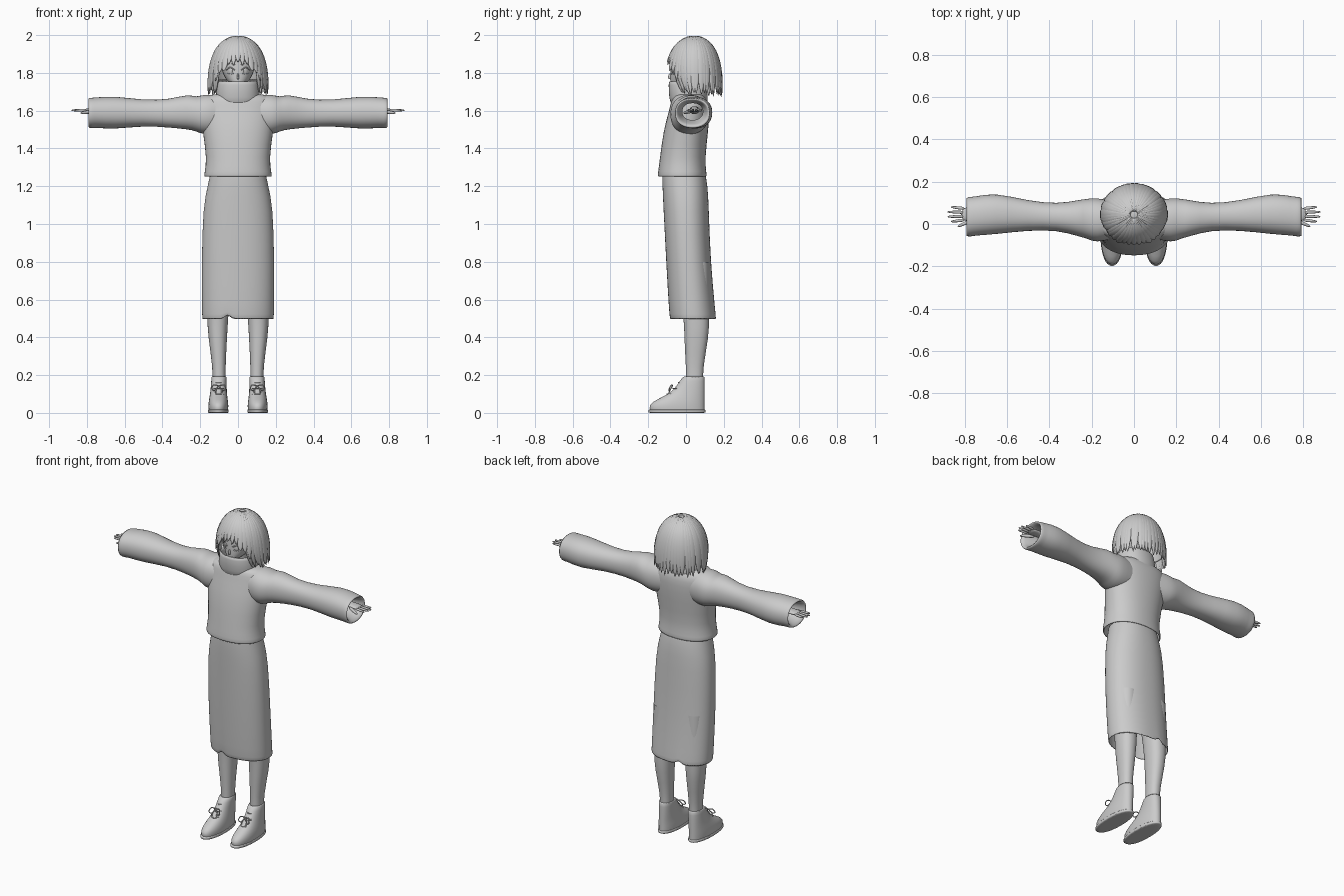
import bpy, bmesh, math, random
from mathutils import Vector

random.seed(4)
if "Cube" in bpy.data.objects:
    bpy.data.objects.remove(bpy.data.objects["Cube"])

grey = bpy.data.materials.new("plain grey")
grey.use_nodes = True
grey.diffuse_color = (.6, .6, .6, 1)
grey.node_tree.nodes["Principled BSDF"].inputs["Base Color"].default_value = grey.diffuse_color


def finish(name, bm, mirror=False, thick=0.0):
    bmesh.ops.recalc_face_normals(bm, faces=bm.faces)
    mesh = bpy.data.meshes.new(name)
    bm.to_mesh(mesh)
    bm.free()
    for polygon in mesh.polygons:
        polygon.use_smooth = True
    mesh.materials.append(grey)
    ob = bpy.data.objects.new(name, mesh)
    bpy.context.collection.objects.link(ob)
    if thick:
        cloth = ob.modifiers.new("cloth", 'SOLIDIFY')
        cloth.thickness, cloth.offset = thick, -1
    if mirror:
        ob.modifiers.new("mirror", 'MIRROR').use_mirror_merge = False
    ob.modifiers.new("smooth", 'SUBSURF').levels = 1
    return ob


# Slightly squared unit oval, as (u, v) pairs
def oval(sides, power=.9):
    for i in range(sides):
        angle = math.tau * i / sides
        c, s = math.cos(angle), math.sin(angle)
        yield math.copysign(abs(c) ** power, c), math.copysign(abs(s) ** power, s)


# Level section around an upright limb or garment
def level(z, half, front, back, x=0.0, sides=24):
    middle, depth = (front + back) / 2, (back - front) / 2
    return [Vector((x + half * u, middle + depth * v, z)) for u, v in oval(sides)]


# Upright section around an outstretched arm or finger
def across(x, front, back, low, high, sides=24):
    y, z = (front + back) / 2, (low + high) / 2
    return [Vector((x, y + (back - front) / 2 * u, z + (high - low) / 2 * v)) for u, v in oval(sides)]


def loft(bm, sections, caps=False):
    rings = [[bm.verts.new(point) for point in section] for section in sections]
    for a, b in zip(rings, rings[1:]):
        for i in range(len(a)):
            bm.faces.new((a[i - 1], a[i], b[i], b[i - 1]))
    if caps:
        bm.faces.new(rings[0])
        bm.faces.new(rings[-1])


def part(name, sections, caps=False, **options):
    bm = bmesh.new()
    loft(bm, sections, caps)
    return finish(name, bm, **options)


def wire(name, points, radius):
    curve = bpy.data.curves.new(name, 'CURVE')
    curve.dimensions = '3D'
    curve.bevel_depth, curve.bevel_resolution, curve.use_fill_caps = radius, 1, True
    spline = curve.splines.new('BEZIER')
    spline.bezier_points.add(len(points) - 1)
    for knot, point in zip(spline.bezier_points, points):
        knot.co = point
        knot.handle_left_type = knot.handle_right_type = 'AUTO'
    curve.materials.append(grey)
    bpy.context.collection.objects.link(bpy.data.objects.new(name, curve))


# Sweater body
part("sweater", [
    level(z=1.25, half=.18, front=-.15, back=.11),
    level(z=1.27, half=.18, front=-.15, back=.11),
    level(z=1.34, half=.165, front=-.14, back=.1),
    level(z=1.5, half=.19, front=-.12, back=.12),
    level(z=1.6, half=.2, front=-.09, back=.125),
    level(z=1.65, half=.2, front=-.08, back=.12),
    level(z=1.68, half=.17, front=-.07, back=.1),
    level(z=1.69, half=.1, front=-.05, back=.09)], thick=.008)

# Sleeves, creased near the shoulder, with a cuff that turns inward
part("sleeves", [
    across(x=.1, front=-.07, back=.11, low=1.48, high=1.68),
    across(x=.18, front=-.09, back=.125, low=1.47, high=1.69),
    across(x=.22, front=-.07, back=.12, low=1.49, high=1.67),
    across(x=.26, front=-.06, back=.115, low=1.5, high=1.69),
    across(x=.36, front=-.03, back=.095, low=1.51, high=1.66),
    across(x=.5, front=-.03, back=.11, low=1.52, high=1.655),
    across(x=.66, front=-.05, back=.15, low=1.5, high=1.68),
    across(x=.75, front=-.055, back=.13, low=1.51, high=1.67),
    across(x=.77, front=-.06, back=.13, low=1.505, high=1.67),
    across(x=.8, front=-.06, back=.125, low=1.51, high=1.665),
    across(x=.78, front=-.04, back=.11, low=1.53, high=1.65),
    across(x=.7, front=-.02, back=.09, low=1.55, high=1.64)], mirror=True)

# Folded collar
part("collar", [
    level(z=1.64, half=.11, front=-.08, back=.11),
    level(z=1.66, half=.12, front=-.09, back=.12),
    level(z=1.75, half=.11, front=-.095, back=.105),
    level(z=1.76, half=.1, front=-.085, back=.1),
    level(z=1.74, half=.09, front=-.08, back=.09),
    level(z=1.68, half=.09, front=-.07, back=.08)])
part("neck", [level(z, half=.045, front=-.03, back=.07) for z in (1.64, 1.8)])

# Long skirt, notched in the hem
skirt = part("skirt", [
    level(z=1.28, half=.145, front=-.125, back=.1, sides=48),
    level(z=1.2, half=.16, front=-.125, back=.115, sides=48),
    level(z=1.1, half=.185, front=-.12, back=.12, sides=48),
    level(z=.8, half=.193, front=-.105, back=.13, sides=48),
    level(z=.54, half=.19, front=-.09, back=.155, sides=48),
    level(z=.495, half=.19, front=-.085, back=.16, sides=48)], thick=.006)
for vertex in skirt.data.vertices:
    if vertex.co.z < .5 and abs(vertex.co.x + .05) < .015:
        vertex.co.z += .03

# Legs
part("legs", [
    level(z=.8, half=.07, front=-.05, back=.12, x=.1),
    level(z=.5, half=.056, front=-.01, back=.125, x=.108),
    level(z=.4, half=.05, front=-.01, back=.12, x=.108),
    level(z=.24, half=.034, front=0, back=.09, x=.1),
    level(z=.15, half=.034, front=0, back=.09, x=.1)], mirror=True)

# Ankle boots: the upper rises from a long toe to an open ankle
part("boots", [
    level(z=.01, half=.052, front=-.19, back=.1, x=.104),
    level(z=.04, half=.054, front=-.2, back=.1, x=.104),
    level(z=.07, half=.05, front=-.16, back=.1, x=.104),
    level(z=.1, half=.045, front=-.09, back=.1, x=.103),
    level(z=.14, half=.042, front=-.05, back=.1, x=.102),
    level(z=.2, half=.04, front=-.015, back=.1, x=.1),
    level(z=.19, half=.035, front=0, back=.09, x=.1)], mirror=True)
part("soles", [level(z, half=.055, front=-.2, back=.105, x=.104)
               for z in (0, .001, .017, .018)], caps=True, mirror=True)

# Boot laces
for side in (-1, 1):
    x = side * .102
    for step in range(3):
        y, z = -.1 + step * .03, .1 + step * .03
        wire("lace", [(x - .026, y + .02, z), (x, y, z), (x + .026, y + .02, z)], radius=.003)
    for turn in (-1, 1):
        knot = Vector((x, -.07, .145))
        out = Vector((turn * .03, -.01, 0))
        drop = Vector((0, -.01, -.025))
        wire("lace_bow", [knot, knot + out, knot + out + drop, knot], radius=.003)
        wire("lace_end", [knot, knot + out / 2 + drop, knot + out / 2 + drop * 2], radius=.003)


# Hands: palm, four fingers and a thumb
def digit(bm, root, tip, thickness):
    sections = []
    for along, swell in ((0, 1), (.5, .85), (.9, .65), (1, .2)):
        p, r = root.lerp(tip, along), thickness * swell
        sections.append(across(p.x, p.y - r, p.y + r, p.z - r, p.z + r, sides=8))
    loft(bm, sections, caps=True)


bm = bmesh.new()
loft(bm, [across(x=.6, front=.01, back=.075, low=1.57, high=1.63, sides=12),
          across(x=.73, front=.025, back=.07, low=1.59, high=1.62, sides=12),
          across(x=.77, front=.015, back=.08, low=1.59, high=1.615, sides=12),
          across(x=.82, front=.01, back=.08, low=1.594, high=1.61, sides=12)], caps=True)
for finger in range(4):
    spread = finger - 1.5
    digit(bm, Vector((.8, .046 + .018 * spread, 1.602)),
          Vector((.885 - .008 * spread ** 2, .046 + .023 * spread, 1.602)), thickness=.009)
digit(bm, Vector((.75, .025, 1.597)), Vector((.835, -.012, 1.588)), thickness=.012)
finish("hands", bm, mirror=True)

# Head with a small pointed chin, and a nose
part("head", [
    level(z=1.725, half=.016, front=-.08, back=-.02),
    level(z=1.735, half=.035, front=-.083, back=.03),
    level(z=1.77, half=.07, front=-.085, back=.1),
    level(z=1.82, half=.09, front=-.083, back=.14),
    level(z=1.9, half=.098, front=-.08, back=.145),
    level(z=1.95, half=.08, front=-.055, back=.12),
    level(z=1.98, half=.04, front=0, back=.08)], caps=True)
part("nose", [
    level(z=1.765, half=.007, front=-.09, back=-.07, sides=8),
    level(z=1.775, half=.008, front=-.1, back=-.07, sides=8),
    level(z=1.8, half=.004, front=-.09, back=-.07, sides=8)], caps=True)


# Facial lines that follow the curve of the face
def face_arc(name, middle, half, z, rise, radius):
    points = []
    for step in (-1, 0, 1):
        x = middle + half * step
        points.append((x, 8 * x * x - .086, z + rise * (1 - abs(step))))
    wire(name, points, radius)


face_arc("mouth", middle=0, half=.014, z=1.751, rise=-.001, radius=.002)
for side in (-1, 1):
    x = side * .04
    face_arc("upper_lashes", x, half=.022, z=1.816, rise=.012, radius=.003)
    face_arc("lower_lashes", x, half=.015, z=1.797, rise=-.004, radius=.002)
    face_arc("brow", x, half=.023, z=1.844, rise=.007, radius=.002)
    bpy.ops.mesh.primitive_uv_sphere_add(segments=16, ring_count=8, radius=1, location=(x, -.072, 1.81))
    iris = bpy.context.object
    iris.name, iris.scale, iris.rotation_euler.z = "iris", (.012, .004, .016), side * .5
    iris.data.materials.append(grey)
    bpy.ops.object.shade_smooth()

# Hair falls along one crown-to-tip profile of (spread, height)
steps = [(i + .2) / 6.2 for i in range(7)]
profile = [(1.05 * (1 - (1 - t) ** 2.5), 1.995 - .32 * t ** 1.7) for t in steps]


def hair_point(angle, spread, z, sweep=1):
    front = max(math.cos(angle), 0)
    fall = max(0, 1.86 - z) / .19
    y = .045 - (.138 + .01 * front) * spread * math.cos(angle) + sweep * .08 * front * fall ** 2
    return Vector((.15 * spread * math.sin(angle), y, z))


# Under-layer, open around the face
bm = bmesh.new()
columns = 40
grid = [[bm.verts.new(hair_point(math.tau * i / columns, spread * .95, z))
         for i in range(columns)] for spread, z in profile[:-1]]
bm.faces.new(grid[0])
for row, (upper, lower) in enumerate(zip(grid, grid[1:])):
    for i in range(columns):
        if row < 3 or 5 < i < columns - 4:
            bm.faces.new((upper[i - 1], upper[i], lower[i], lower[i - 1]))
finish("hair_under_layer", bm, thick=.005)


# One flattened, tapering lock of hair
def lock(bm, angle, end, width, twist, sweep=1):
    path = [(spread, z) for spread, z in profile if z > end + .012]
    path.append((profile[min(len(path), len(profile) - 1)][0], end))
    points = [hair_point(angle + twist * i / len(path), spread, z, sweep)
              for i, (spread, z) in enumerate(path)]
    sections = []
    last = len(points) - 1
    side = Vector((math.cos(angle), math.sin(angle), 0))
    for i, point in enumerate(points):
        t = i / last
        along = points[min(i + 1, last)] - points[max(i - 1, 0)]
        out = side.cross(along).normalized()
        w = width * min(.25 + 2.4 * t, 1.35, 5.4 * (1.03 - t))
        h = .009 * min(1, 8 * (1.03 - t))
        sections.append([point + side * w * u + out * h * v for u, v in oval(6)])
    loft(bm, sections, caps=True)


bm = bmesh.new()
count = 34
for i in range(count):
    angle = .8 + (math.tau - 1.6) * i / (count - 1)
    end = 1.675 + random.uniform(-.01, .015) + .025 * max(math.cos(angle), 0)
    lock(bm, angle, end, random.uniform(.016, .022), random.uniform(-.06, .06))
finish("hair_locks", bm)

# Fringe, longer toward the temples
bm = bmesh.new()
for i in range(-5, 6):
    angle = i * .15
    lock(bm, angle, 1.855 - .16 * angle ** 2 - .015 * (i % 2), .017, angle * .2, sweep=0)
finish("fringe", bm)
